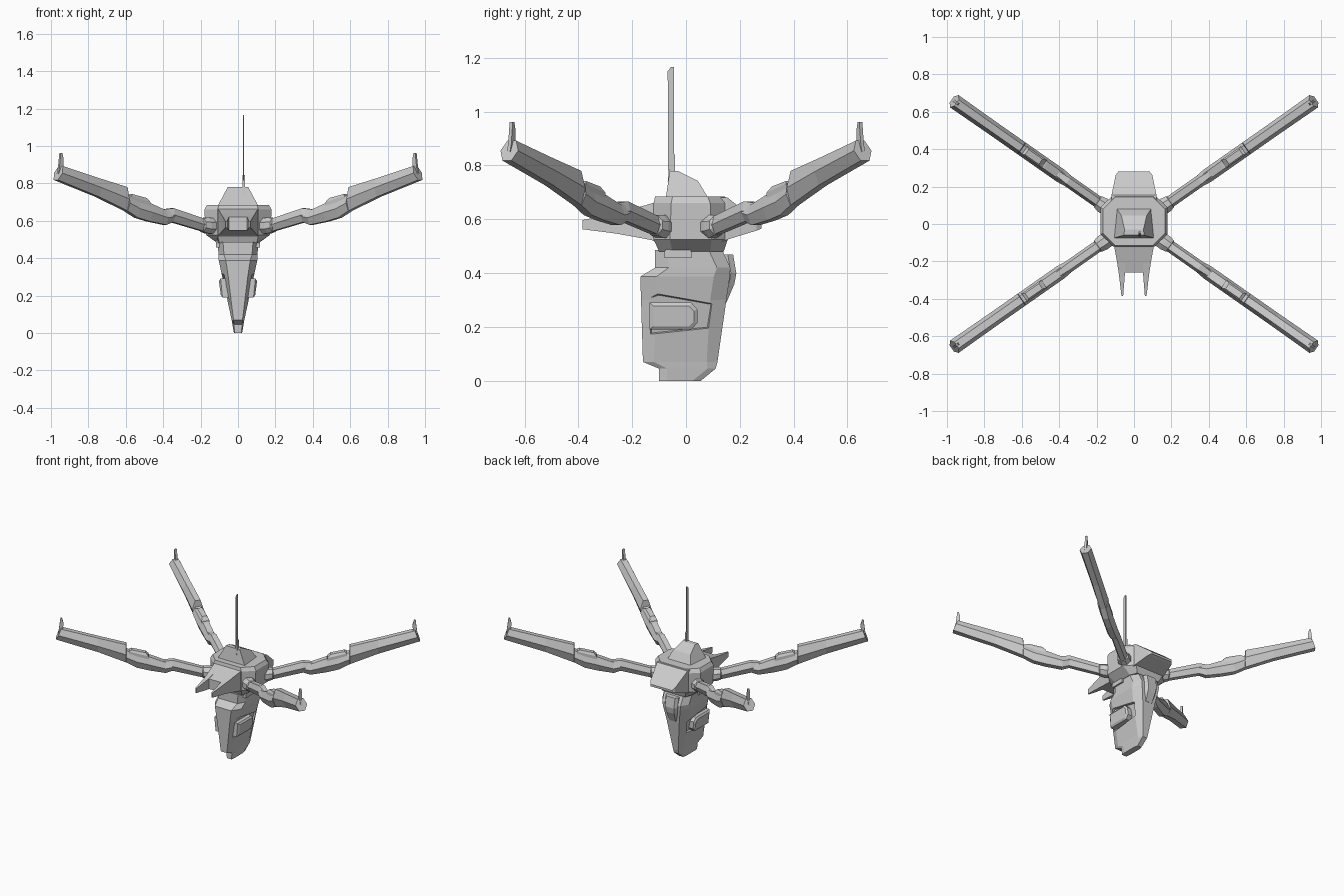
import bpy, bmesh
from math import cos, sin, radians, pi
from mathutils import Vector, Matrix

if "Cube" in bpy.data.objects:
    bpy.data.objects.remove(bpy.data.objects["Cube"])


def loft(name, rings, mat=None):
    """Skin a list of equal-length point rings and cap both ends."""
    bm = bmesh.new()
    rows = [[bm.verts.new(p) for p in r] for r in rings]
    n = len(rows[0])
    for a, b in zip(rows, rows[1:]):
        for i in range(n):
            j = (i + 1) % n
            bm.faces.new((a[i], a[j], b[j], b[i]))
    bm.faces.new(rows[0][::-1])
    bm.faces.new(rows[-1])
    if mat:
        bm.transform(mat)
    bmesh.ops.recalc_face_normals(bm, faces=bm.faces)
    me = bpy.data.meshes.new(name)
    bm.to_mesh(me)
    bm.free()
    ob = bpy.data.objects.new(name, me)
    bpy.context.collection.objects.link(ob)
    return ob


def plan(z, yf, yb, wf, wm, wb, c=0.05):
    """Horizontal eight-sided ring, symmetric in x."""
    half = [(wf, yf), (wm, yf + c), (wm, yb - c), (wb, yb)]
    return [(x, y, z) for x, y in half] + [(-x, y, z) for x, y in half[::-1]]


def rect_y(y, x0, x1, z0, z1):
    return [(x0, y, z0), (x1, y, z0), (x1, y, z1), (x0, y, z1)]


# Lower hull, tapering down to a narrow foot
hull = loft("lower_hull", [
    plan(0.00, -0.10, 0.055, .018, .022, .016, .03),
    plan(0.045, -0.10, 0.11, .022, .030, .018, .03),
    plan(0.07, -0.16, 0.117, .024, .034, .020, .04),
    plan(0.30, -0.167, 0.150, .052, .084, .052, .06),
    plan(0.387, -0.17, 0.163, .065, .103, .068, .06),
    plan(0.42, -0.115, 0.165, .075, .105, .072, .05),
    plan(0.485, -0.115, 0.135, .080, .107, .075, .05)])

# Spine block on the back of the hull
loft("hull_spine", [
    plan(0.29, 0.08, 0.15, .03, .035, .025, .02),
    plan(0.36, 0.08, 0.18, .03, .045, .03, .02),
    plan(0.40, 0.08, 0.187, .03, .05, .035, .02),
    plan(0.47, 0.08, 0.175, .03, .05, .035, .02)])

# Side recesses with engine pods
for sx, side in ((1, "right"), (-1, "left")):
    outline = [(-.14, .165), (.09, .19), (.105, .29), (-.11, .33), (-.14, .32)]
    skin = lambda z: 0.019 + 0.217 * z
    cy, cz = -.02, .25
    inner = [(sx * (skin(cz + (z - cz) * .85) - .014), cy + (y - cy) * .9, cz + (z - cz) * .85)
             for y, z in outline]
    outer = [(sx * (skin(z) + .02), y, z) for y, z in outline]
    cut = loft("recess_cutter_" + side, [inner, outer])
    cut.hide_render = True
    cut.hide_viewport = False
    cut.display_type = 'WIRE'
    m = hull.modifiers.new("recess", 'BOOLEAN')
    m.object, m.operation, m.solver = cut, 'DIFFERENCE', 'EXACT'
    pod = [(-.135, .19), (.02, .19), (.042, .215), (.042, .265), (.02, .29), (-.135, .29)]
    loft("engine_pod_" + side, [
        [(sx * (skin(z) - .03), y, z) for y, z in pod],
        [(sx * (.083 + .1 * (z - .19)), y, z) for y, z in pod],
        [(sx * (.092 + .1 * (z - .19)), cy - .02 + (y - cy + .02) * .85, .24 + (z - .24) * .75)
         for y, z in pod]])
    # Small vent under the shoulder
    loft("shoulder_vent_" + side, [
        [(sx * x, -.03 + k * w, z) for x, k in ((.07, -1), (.07, 1), (.118, 1), (.118, -1))]
        for z, w in ((.457, .05), (.48, .05), (.50, .035))])

# Neck and upper body
loft("upper_body", [
    plan(0.48, -0.10, 0.14, .10, .11, .09, .05),
    plan(0.525, -0.12, 0.155, .11, .172, .11, .06),
    plan(0.66, -0.12, 0.155, .11, .18, .11, .065),
    plan(0.685, -0.115, 0.145, .10, .165, .10, .065)])

# Rear visor sloping backwards
loft("rear_visor", [
    rect_y(0.08, -.125, .125, .50, .684),
    rect_y(0.155, -.12, .12, .525, .68),
    rect_y(0.262, -.098, .098, .558, .595),
    rect_y(0.28, -.084, .084, .565, .58)])

# Front hood and the two prongs growing from it
loft("front_hood", [
    rect_y(-0.09, -.11, .11, .50, .675),
    rect_y(-0.125, -.105, .105, .522, .66),
    rect_y(-0.26, -.08, .08, .548, .62)])
for sx, side in ((1, "right"), (-1, "left")):
    loft("hood_prong_" + side, [
        rect_y(-0.12, sx * .048, sx * .104, .522, .658),
        rect_y(-0.26, sx * .048, sx * .082, .547, .622),
        rect_y(-0.385, sx * .058, sx * .067, .563, .597)])

# Turret on the roof
turret = [(-.075, .68), (.082, .68), (.045, .742), (-.03, .78), (-.06, .78)]
wide = [.108, .092, .068, .05, .055]
loft("roof_turret", [[(s * w, y, z) for (y, z), w in zip(turret, wide)] for s in (-1, 1)])

# Antenna blade with a thicker foot
for name, w, prof in (
        ("antenna_foot", .007, [(-.068, .74), (-.04, .74), (-.04, .84), (-.05, .845), (-.062, .80)]),
        ("antenna_blade", .003, [(-.066, .78), (-.045, .84), (-.045, 1.166), (-.056, 1.166), (-.068, 1.15)])):
    loft(name, [[(.03 + s * w, y, z) for y, z in prof] for s in (-1, 1)])


# Arms: local x runs along the arm, z stays absolute
def hexa(st, sb, zt, zb, w, top=.55, bot=.5):
    sm, zm = (st + sb) / 2, zb + (zt - zb) * .5
    return [(st, -w * top, zt), (st, w * top, zt), (sm, w, zm),
            (sb, w * bot, zb), (sb, -w * bot, zb), (sm, -w, zm)]


def barrel(s, z, r, n=8):
    return [(s, r * cos(2 * pi * (i + .5) / n), z + r * sin(2 * pi * (i + .5) / n)) for i in range(n)]


for sx in (1, -1):
    for sy in (-1, 1):
        tag = ("front" if sy < 0 else "rear") + ("_right" if sx > 0 else "_left")
        mat = (Matrix.Diagonal((sx, sy, 1, 1)) @ Matrix.Translation((.155, .092, 0))
               @ Matrix.Rotation(radians(35), 4, 'Z'))
        # Shoulder joint
        loft("shoulder_joint_" + tag, [
            barrel(-.06, .57, .046), barrel(.015, .574, .046),
            barrel(.045, .578, .04), barrel(.052, .579, .03)], mat)
        # Inner strut
        loft("inner_arm_" + tag, [
            hexa(.03, .04, .608, .543, .032), hexa(.24, .25, .667, .594, .032),
            hexa(.31, .31, .660, .60, .025)], mat)
        # Elbow and outer blade
        loft("outer_arm_" + tag, [
            hexa(.245, .245, .655, .592, .033),
            hexa(.29, .29, .654, .578, .038),
            hexa(.385, .395, .69, .596, .038),
            hexa(.47, .476, .712, .616, .038),
            hexa(.542, .543, .737, .652, .038),
            hexa(.545, .545, .780, .653, .038, .5),
            hexa(.727, .727, .827, .727, .038, .5),
            hexa(.968, 1.0, .892, .818, .04, .5)], mat)
        # Raised pod on the elbow
        loft("elbow_pod_" + tag, [
            [(a, -w, za), (b, -w, zb), (b, w, zb), (a, w, za)]
            for a, b, za, zb, w in ((.395, .53, .67, .71, .026),
                                    (.40, .525, .70, .733, .026),
                                    (.42, .51, .722, .742, .017))], mat)
        # Upright tip fin
        fin = [(.955, .85), (.99, .85), (.982, .88), (.972, .962), (.962, .962), (.953, .93)]
        loft("tip_fin_" + tag, [[(s, k * .007, z) for s, z in fin] for k in (-1, 1)], mat)
